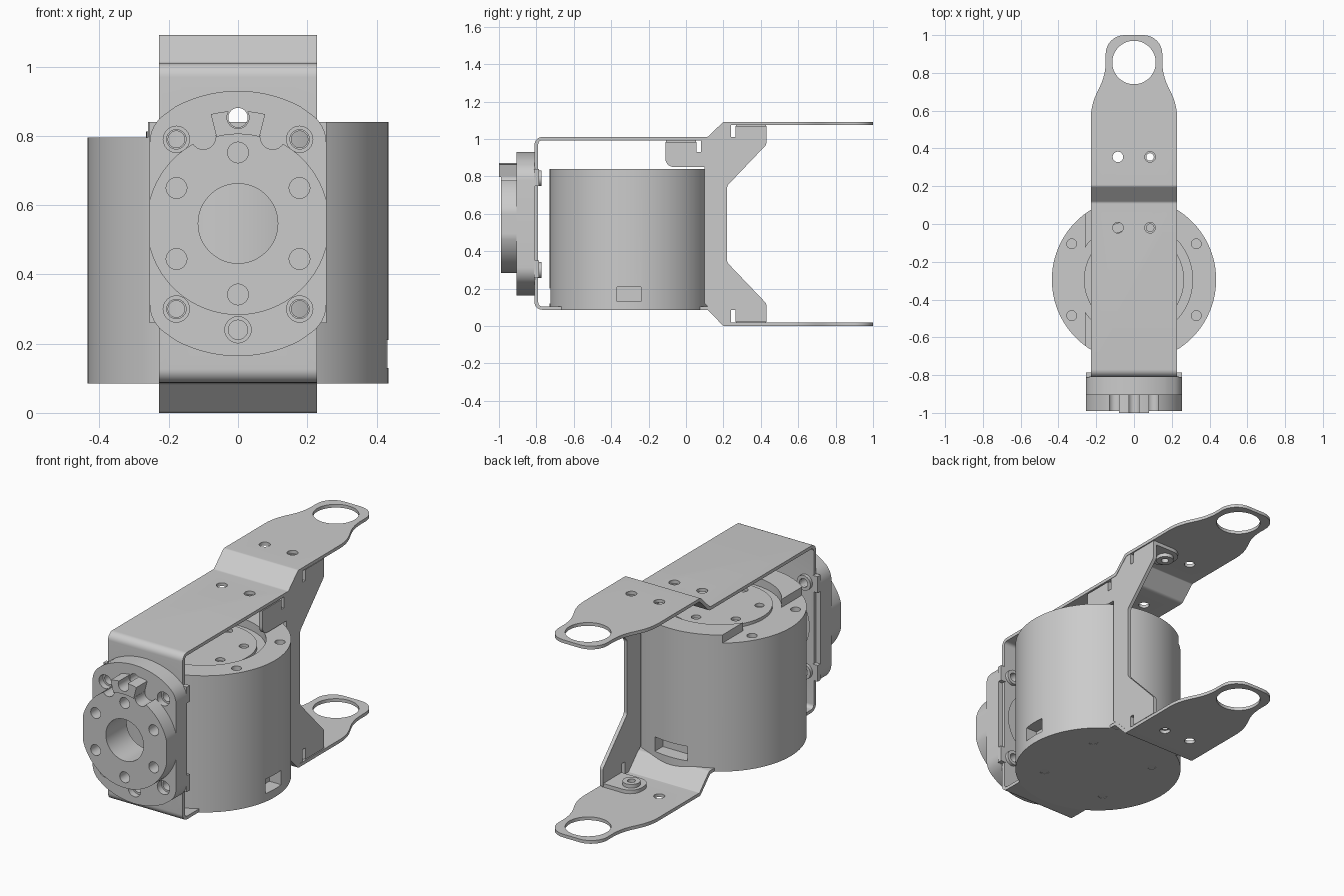
import bpy, bmesh, math
from mathutils import Vector

if "Cube" in bpy.data.objects:
    bpy.data.objects.remove(bpy.data.objects["Cube"])

PLACE = {'x': lambda a, b, v: (v, a, b), 'y': lambda a, b, v: (a, v, b), 'z': lambda a, b, v: (a, b, v)}


def rounded(pts, n=8):
    """Outline from (a, b[, radius]) corners; corners with a radius become arcs."""
    out = []
    for i, q in enumerate(pts):
        p = Vector(q[:2])
        if len(q) < 3:
            out.append(p)
            continue
        a = (Vector(pts[i - 1][:2]) - p).normalized()
        b = (Vector(pts[(i + 1) % len(pts)][:2]) - p).normalized()
        h = a.angle(b) / 2
        c = p + (a + b).normalized() * q[2] / math.sin(h)
        t = q[2] / math.tan(h)
        v0, v1 = (p + a * t - c).normalized(), (p + b * t - c).normalized()
        out += [c + v0.slerp(v1, k / n).normalized() * q[2] for k in range(n + 1)]
    return out


def prism(name, pts, axis, lo, hi):
    """Extrude an outline along an axis."""
    bm = bmesh.new()
    pts = rounded(pts)
    f = PLACE[axis]
    rings = [[bm.verts.new(f(p[0], p[1], v)) for p in pts] for v in (lo, hi)]
    n = len(pts)
    for r in rings:
        bm.faces.new(r)
    for i in range(n):
        bm.faces.new((rings[0][i], rings[0][(i + 1) % n], rings[1][(i + 1) % n], rings[1][i]))
    bmesh.ops.recalc_face_normals(bm, faces=bm.faces)
    me = bpy.data.meshes.new(name)
    bm.to_mesh(me)
    bm.free()
    ob = bpy.data.objects.new(name, me)
    bpy.context.collection.objects.link(ob)
    return ob


def circle(a, b, r, n=24):
    return [(a + r * math.cos(2 * math.pi * k / n), b + r * math.sin(2 * math.pi * k / n)) for k in range(n)]


def rect(a0, a1, b0, b1):
    return [(a0, b0), (a1, b0), (a1, b1), (a0, b1)]


def boolean(ob, other, op='DIFFERENCE'):
    m = ob.modifiers.new('cut', 'BOOLEAN')
    m.operation, m.solver, m.object = op, 'EXACT', other
    bpy.context.view_layer.objects.active = ob
    bpy.ops.object.modifier_apply(modifier=m.name)
    bpy.data.objects.remove(other)


def cut(ob, pts, axis, lo, hi):
    boolean(ob, prism('cutter', pts, axis, lo, hi))


def holes(ob, centres, r, axis, lo, hi, n=24):
    for a, b in centres:
        cut(ob, circle(a, b, r, n), axis, lo, hi)


CY, CZ = -0.295, 0.547          # motor axis (y) and output axis (z)

# Motor body: can with recessed top, lowered rim on the left, side windows
body = prism('motor_body', circle(0, CY, 0.435, 96), 'z', 0.085, 0.84)
cut(body, circle(0, CY, 0.31, 96), 'z', 0.795, 1)
cut(body, rect(-0.6, -0.26, -1, 1), 'z', 0.795, 1)
holes(body, [(x, CY + y) for x in (-0.33, 0.33) for y in (-0.19, 0.19)], 0.026, 'z', 0.7, 1)
holes(body, [(x, CY + y) for x in (-0.2, 0.2) for y in (-0.2, 0.2)], 0.024, 'z', 0, 0.15)
cut(body, rect(-0.37, -0.24, 0.13, 0.21), 'x', 0.36, 0.5)
cut(body, rect(-0.1, 0.1, 0.13, 0.21), 'y', 0.06, 0.3)
cut(body, rect(-0.07, 0.07, 0.12, 0.2), 'y', -0.9, -0.68)

# Rotor disc in the top of the motor
rotor = prism('rotor_disc', circle(0, CY, 0.265, 72), 'z', 0.785, 0.812)
holes(rotor, [(0.2 * math.cos(k * math.pi / 3 + 0.5), CY + 0.2 * math.sin(k * math.pi / 3 + 0.5))
              for k in range(6)], 0.024, 'z', 0.795, 1)

# Bent sheet-metal bracket: front plate, top and bottom strips, two arms
bracket = prism('main_bracket', [
    (1.1, 1.092), (0.2, 1.092, 0.02), (0.115, 1.01, 0.02), (-0.81, 1.01, 0.04), (-0.81, 0.087, 0.04),
    (0.115, 0.087, 0.02), (0.2, 0, 0.02), (1.1, 0), (1.1, 0.018), (0.207, 0.018, 0.01),
    (0.123, 0.105, 0.03), (-0.79, 0.105, 0.02), (-0.79, 0.992, 0.02), (0.123, 0.992, 0.03),
    (0.207, 1.074, 0.01), (1.1, 1.074)], 'x', -0.228, 0.228)
half = [(0.228, -0.9), (0.228, 0.63, 0.3), (0.15, 0.79, 0.3), (0.15, 1.0, 0.1)]
tip = half + [(-p[0],) + p[1:] for p in reversed(half)]
boolean(bracket, prism('cutter', tip, 'z', -0.1, 1.2), 'INTERSECT')
holes(bracket, [(0, 0.855)], 0.115, 'z', -0.1, 1.2, 48)
holes(bracket, [(-0.085, 0.355), (0.085, 0.355)], 0.028, 'z', -0.1, 1.2)
holes(bracket, [(-0.085, -0.02), (0.085, -0.02)], 0.028, 'z', 0.9, 1.2)

# Screw positions on the front flange
corners = [(x, z) for x in (-0.178, 0.178) for z in (0.3, 0.79)]
flange_screws = corners + [(0, 0.24)]
holes(bracket, [(0, CZ)], 0.2, 'y', -0.9, -0.7, 48)
holes(bracket, flange_screws + [(0, 0.853)], 0.028, 'y', -0.9, -0.7)

# Mounting ears beside the front plate
for s in (-1, 1):
    for label, z0, z1 in (('lower', 0.26, 0.35), ('upper', 0.75, 0.84)):
        a, b = sorted((0.225 * s, 0.255 * s))
        prism(f'{label}_ear', rect(a, b, z0, z1), 'y', -0.812, -0.785)

# Side web on the right, joining top and bottom with gussets and relief slots
prism('side_web', [
    (0.10, 0.85), (-0.11, 0.85, 0.045), (-0.11, 0.985), (0.055, 0.985), (0.055, 0.93), (0.08, 0.93),
    (0.08, 0.995), (0.12, 0.995), (0.207, 1.078), (0.24, 1.078), (0.24, 1.01), (0.265, 1.01),
    (0.265, 1.07), (0.43, 1.07), (0.43, 0.97, 0.03), (0.22, 0.75, 0.03), (0.22, 0.34, 0.03),
    (0.43, 0.12, 0.03), (0.43, 0.022), (0.265, 0.022), (0.265, 0.085), (0.24, 0.085),
    (0.24, 0.014), (0.207, 0.014), (0.10, 0.122)], 'x', 0.206, 0.226)

# Folded tabs of the web, each with a nut around its screw hole
for label, y, z, side in (('rear_top', 0.355, 1.074, -1), ('front_top', -0.02, 0.992, -1),
                          ('rear_bottom', 0.355, 0.018, 1)):
    m = y - 0.007
    tab = prism(label + '_tab', [(0.215, m - 0.08), (0.215, m + 0.08), (0.02, m + 0.08, 0.07),
                                 (0.02, m - 0.08, 0.07)], 'z', *sorted((z, z + side * 0.02)))
    nut = prism(label + '_nut', circle(0.085, y, 0.045), 'z', *sorted((z + side * 0.019, z + side * 0.04)))
    for o in (tab, nut):
        holes(o, [(0.085, y)], 0.02, 'z', z - 0.1, z + 0.1)

# Front flange: circle clipped at the sides with rounded corners
arc = [(x / 100, math.sqrt(0.383 ** 2 - (x / 100) ** 2)) for x in range(18, -19, -2)]
top = [(0.255, 0.284, 0.1)] + arc + [(-0.255, 0.284, 0.1)]
outline = [(p[0], CZ + p[1]) + p[2:] for p in top] + [(p[0], CZ - p[1]) + p[2:] for p in reversed(top)]
flange = prism('front_flange', outline, 'y', -0.905, -0.808)
holes(flange, [(0, CZ)], 0.115, 'y', -1.1, -0.7, 48)
holes(flange, flange_screws, 0.038, 'y', -1.1, -0.87)
holes(flange, flange_screws + [(0, 0.853)], 0.028, 'y', -1.1, -0.7)

# Output disc with bolt circle and two round notches
disc = prism('output_disc', [(max(-0.255, min(0.255, a)), b) for a, b in circle(0, CZ, 0.264, 96)],
             'y', -0.99, -0.904)
holes(disc, [(0, CZ)], 0.115, 'y', -1.1, -0.7, 48)
holes(disc, [(0.205 * math.sin(k * math.pi / 3), CZ + 0.205 * math.cos(k * math.pi / 3))
             for k in range(6)], 0.03, 'y', -1.1, -0.7)
holes(disc, [(-0.1, 0.797), (0.1, 0.797)], 0.036, 'y', -1.1, -0.7)

# Stop lug above the disc, split by the top hole
ang = [math.radians(a) for a in range(-14, 15, 2)]
lug = prism('stop_lug', [(0.325 * math.sin(a), CZ + 0.325 * math.cos(a)) for a in ang] +
            [(0.258 * math.sin(a), CZ + 0.258 * math.cos(a)) for a in reversed(ang)], 'y', -1.0, -0.904)
holes(lug, [(0, 0.853)], 0.032, 'y', -1.1, -0.7)

# Nuts behind the front plate
for i, (x, z) in enumerate(corners):
    nut = prism(f'plate_nut_{i + 1}', circle(x, z, 0.042), 'y', -0.791, -0.772)
    holes(nut, [(x, z)], 0.024, 'y', -0.9, -0.7)

for ob in bpy.context.scene.objects:
    ob.select_set(True)
bpy.context.view_layer.objects.active = body
bpy.ops.object.shade_smooth_by_angle(angle=math.radians(30))
